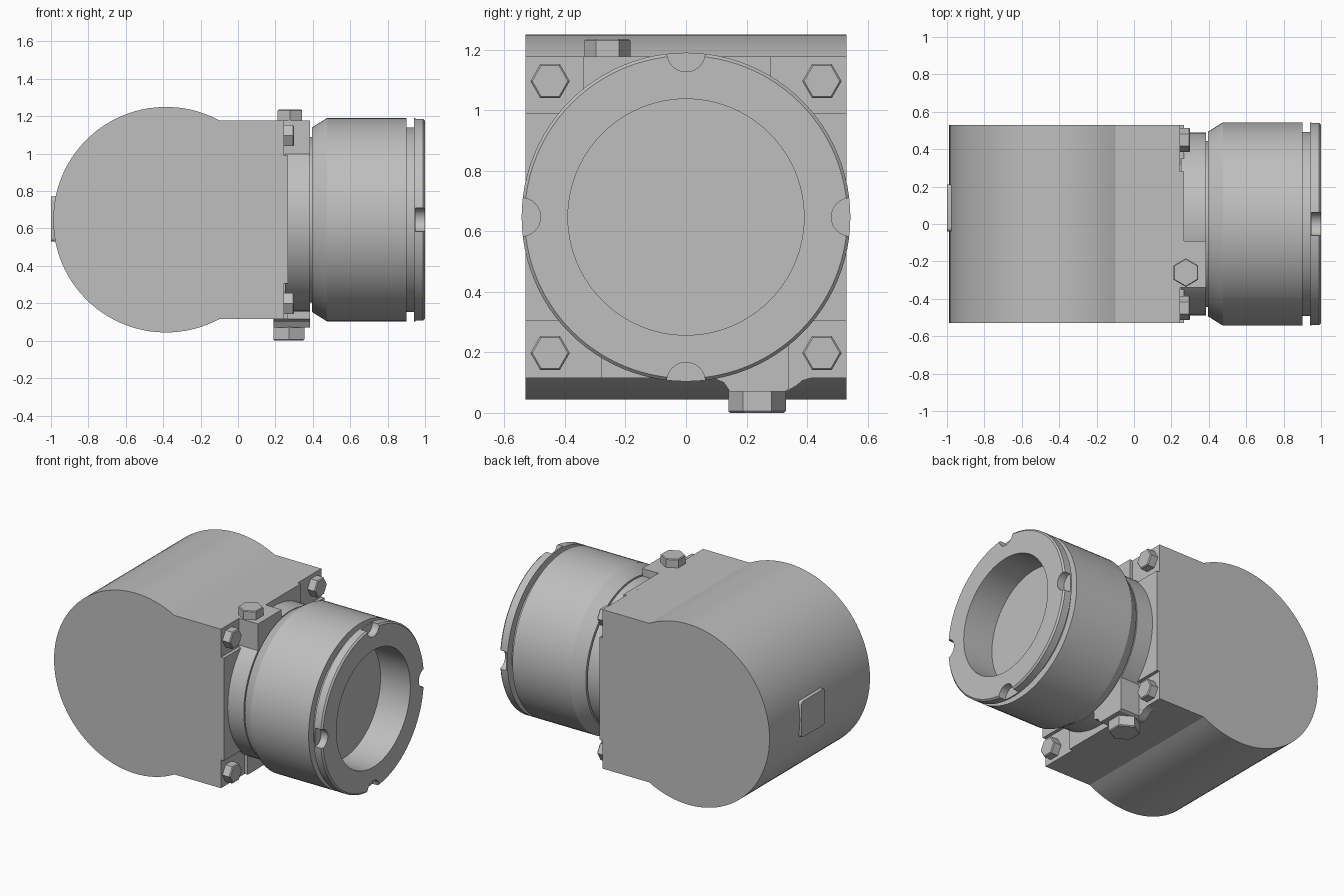
import bpy
import bmesh
from math import sin, cos, pi, radians
from mathutils import Matrix, Vector

cube = bpy.data.objects.get("Cube")
if cube:
    bpy.data.objects.remove(cube, do_unlink=True)

AXIS_Z = 0.647   # height of the barrel axis
HALF = 0.53      # half depth of the housing

metal = bpy.data.materials.new("light_grey_metal")
metal.use_nodes = True
grey = (0.52, 0.52, 0.52, 1)
metal.diffuse_color = grey
metal.node_tree.nodes["Principled BSDF"].inputs["Base Color"].default_value = grey


def finish(name, bm, angle=25):
    bmesh.ops.recalc_face_normals(bm, faces=bm.faces)
    mesh = bpy.data.meshes.new(name)
    bm.to_mesh(mesh)
    bm.free()
    mesh.materials.append(metal)
    ob = bpy.data.objects.new(name, mesh)
    bpy.context.collection.objects.link(ob)
    bpy.ops.object.select_all(action='DESELECT')
    ob.select_set(True)
    bpy.context.view_layer.objects.active = ob
    bpy.ops.object.shade_smooth_by_angle(angle=radians(angle))
    return ob


def prism(name, points, offset):
    """Extrude a closed 3D outline along an offset."""
    bm = bmesh.new()
    face = bm.faces.new([bm.verts.new(p) for p in points])
    ext = bmesh.ops.extrude_face_region(bm, geom=[face])
    moved = [g for g in ext["geom"] if isinstance(g, bmesh.types.BMVert)]
    bmesh.ops.translate(bm, verts=moved, vec=offset)
    return finish(name, bm)


def side_prism(name, yz, x0, x1):
    return prism(name, [(x0, y, z) for y, z in yz], (x1 - x0, 0, 0))


def lathe(name, profile, steps=96):
    """Revolve (x, radius) points about the barrel axis."""
    bm = bmesh.new()
    verts = [bm.verts.new((x, 0, AXIS_Z + r)) for x, r in profile]
    edges = [bm.edges.new(pair) for pair in zip(verts, verts[1:])]
    bmesh.ops.spin(bm, geom=verts + edges, cent=(0, 0, AXIS_Z), axis=(1, 0, 0),
                   angle=2 * pi, steps=steps, use_merge=True)
    bmesh.ops.remove_doubles(bm, verts=bm.verts, dist=0.0005)
    return finish(name, bm)


def rod(name, base, direction, radius, length, sides, tip=0.0):
    """Solid bar with vertices along y and an optional chamfered tip."""
    d = Vector(direction)
    u = Vector((0, 1, 0))
    v = d.cross(u)
    bm = bmesh.new()
    levels = [(0, radius), (length - tip, radius)]
    if tip:
        levels.append((length, radius - tip))
    rings = []
    for h, r in levels:
        rings.append([bm.verts.new(Vector(base) + d * h + r * (
            u * cos(2 * pi * i / sides) + v * sin(2 * pi * i / sides)))
            for i in range(sides)])
    for a, b in zip(rings, rings[1:]):
        for i in range(sides):
            j = (i + 1) % sides
            bm.faces.new((a[i], a[j], b[j], b[i]))
    bm.faces.new(rings[0])
    bm.faces.new(rings[-1])
    return finish(name, bm)


# Housing: round back running into a square front block
outline = [(0.245, 0.116), (0.245, 1.178)]
start = radians(61.7)
for i in range(65):
    a = start + (2 * pi - 2 * start) * i / 64
    outline.append((-0.385 + 0.603 * cos(a), AXIS_Z + 0.603 * sin(a)))
prism("housing", [(x, -HALF, z) for x, z in outline], (0, 2 * HALF, 0))

# Front plate with stepped corners, the same when turned half round
half = [(-HALF, 0.305), (-HALF, 0.99), (-0.34, 0.99), (-0.34, 1.178),
        (0.28, 1.178), (0.28, 0.99)]
plate = half + [(-y, 2 * AXIS_Z - z) for y, z in half]
side_prism("front_plate", plate, 0.24, 0.267)

# Neck collar and its two plug bosses
lathe("neck", [(0.25, 0), (0.25, 0.49), (0.386, 0.49), (0.386, 0)])
side_prism("top_boss", [(-0.34, 0.8), (-0.34, 1.178), (-0.09, 1.178), (-0.09, 0.8)],
           0.25, 0.386)
side_prism("bottom_boss", [(0.09, 0.5), (0.09, 0.115), (0.125, 0.1), (0.145, 0.07),
                           (0.325, 0.07), (0.34, 0.08), (0.34, 0.5)], 0.19, 0.386)
side_prism("boss_fillet", [(0.33, 0.2), (0.33, 0.07), (0.365, 0.09),
                           (0.385, 0.107), (0.42, 0.117), (0.42, 0.2)], 0.19, 0.2445)

# Barrel with chamfer, groove, end rim and blind bore
barrel = lathe("barrel", [
    (0.37, 0), (0.37, 0.443), (0.395, 0.443), (0.395, 0.493), (0.475, 0.543),
    (0.902, 0.543), (0.902, 0.493), (0.94, 0.493), (0.94, 0.543), (0.99, 0.543),
    (1.0, 0.533), (1.0, 0.39), (0.78, 0.39), (0.78, 0)])

# Spanner notches around the rim
for i in range(4):
    a = i * pi / 2
    cutter = rod("notch_cutter", (0.95, 0.543 * cos(a), AXIS_Z + 0.543 * sin(a)),
                 (1, 0, 0), 0.063, 0.1, 32)
    cutter.hide_render = True
    cut = barrel.modifiers.new("notch", 'BOOLEAN')
    cut.operation = 'DIFFERENCE'
    cut.solver = 'EXACT'
    cut.object = cutter
    bpy.ops.object.select_all(action='DESELECT')
    barrel.select_set(True)
    bpy.context.view_layer.objects.active = barrel
    bpy.ops.object.modifier_apply(modifier=cut.name)
    bpy.data.objects.remove(cutter, do_unlink=True)
bpy.ops.object.shade_smooth_by_angle(angle=radians(25))

# Corner bolts and threaded plugs
for y in (-0.449, 0.449):
    for z in (0.198, 1.096):
        rod("corner_bolt", (0.24, y, z), (1, 0, 0), 0.065, 0.06, 6, 0.006)
rod("top_plug", (0.277, -0.26, 1.17), (0, 0, 1), 0.076, 0.065, 6, 0.005)
rod("bottom_plug", (0.272, 0.235, 0.08), (0, 0, -1), 0.095, 0.08, 6, 0.006)

# Small raised pad on the round back
bm = bmesh.new()
bmesh.ops.create_cube(bm, size=1, matrix=Matrix.Translation((-0.97, 0.085, 0.65))
                      @ Matrix.Diagonal((0.06, 0.25, 0.24, 1)))
corners = [e for e in bm.edges if abs(e.verts[0].co.x - e.verts[1].co.x) > 0.01]
bmesh.ops.bevel(bm, geom=corners, offset=0.02, segments=4, affect='EDGES', profile=0.5)
finish("back_pad", bm)
